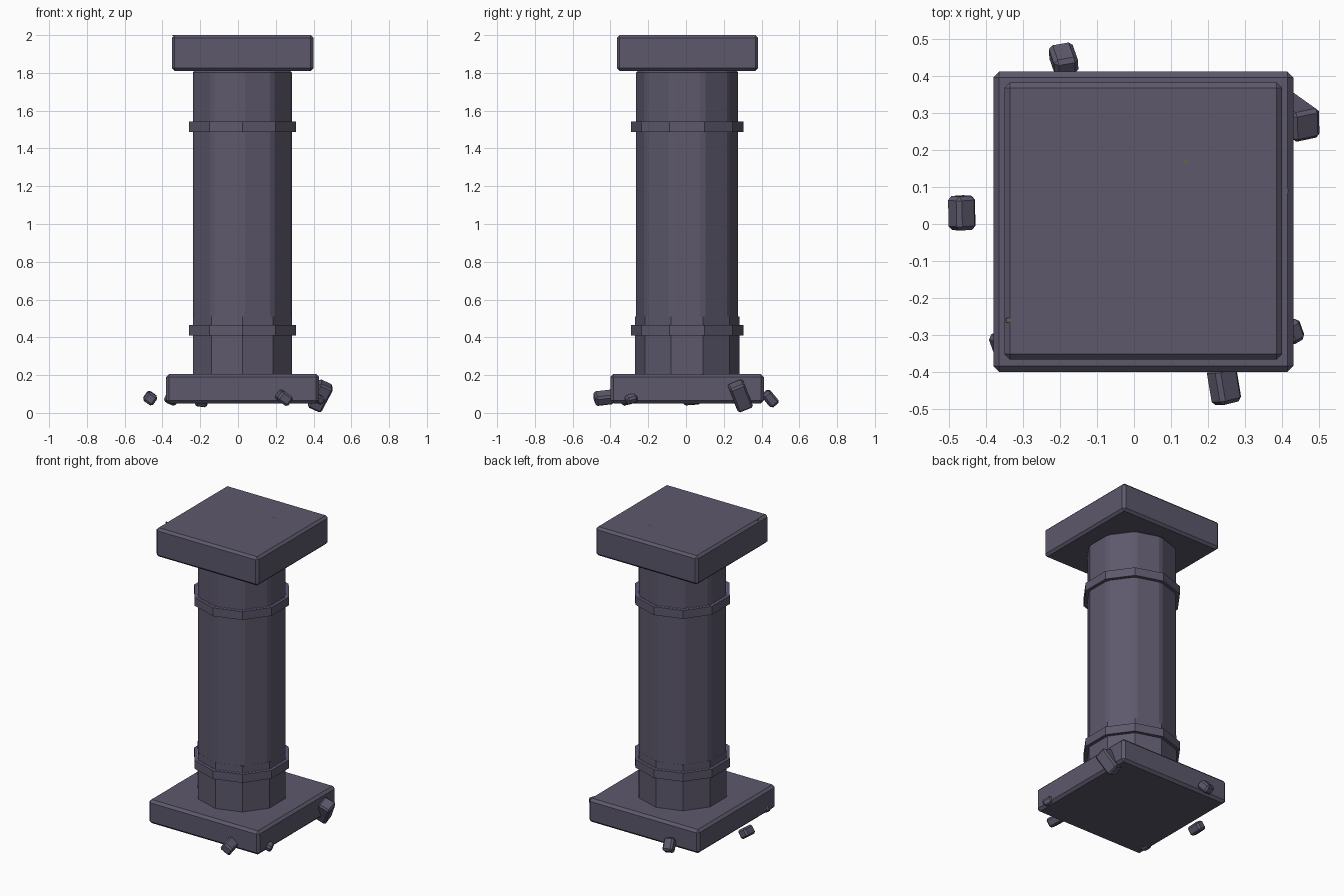
import bpy, bmesh, math
from mathutils import Matrix, Euler, Vector

if "Cube" in bpy.data.objects:
    bpy.data.objects.remove(bpy.data.objects["Cube"])

CX, CY = 0.023, 0.006


def material(name, rgb):
    m = bpy.data.materials.new(name)
    m.diffuse_color = (*rgb, 1)
    m.use_nodes = True
    m.node_tree.nodes["Principled BSDF"].inputs["Base Color"].default_value = m.diffuse_color
    return m


stone = material("dark_stone", (0.110, 0.099, 0.150))
purple = material("purple_inlay", (0.30, 0.12, 0.62))
moss = material("moss_green", (0.10, 0.14, 0.06))


def finish(name, bm, mat):
    bmesh.ops.recalc_face_normals(bm, faces=bm.faces)
    me = bpy.data.meshes.new(name)
    bm.to_mesh(me)
    bm.free()
    me.materials.append(mat)
    ob = bpy.data.objects.new(name, me)
    bpy.context.collection.objects.link(ob)
    return ob


def box(name, centre, size, bevel, mat=stone, rot=(0, 0, 0)):
    bm = bmesh.new()
    bmesh.ops.create_cube(bm, size=1)
    bmesh.ops.scale(bm, vec=size, verts=bm.verts)
    if bevel:
        bmesh.ops.bevel(bm, geom=bm.edges[:], offset=bevel, segments=1,
                        affect='EDGES', clamp_overlap=True)
    turn = Euler([math.radians(a) for a in rot]).to_matrix().to_4x4()
    bm.transform(Matrix.Translation(centre) @ turn)
    return finish(name, bm, mat)


def decagon(name, radius, z0, z1, mat=stone, side_bevel=0, top_bevel=0):
    # ten-sided prism with a corner pointing to the front
    bm = bmesh.new()
    bmesh.ops.create_cone(bm, cap_ends=True, segments=10, radius1=radius,
                          radius2=radius, depth=z1 - z0,
                          matrix=Matrix.Rotation(math.radians(90), 4, 'Z'))
    # keep one corner exactly on the front axis
    v = bm.verts[:][0].co
    a = math.atan2(v.y, v.x)
    bm.transform(Matrix.Rotation(-math.pi / 2 - a, 4, 'Z'))
    if side_bevel:
        up = [e for e in bm.edges
              if abs(e.verts[0].co.z - e.verts[1].co.z) > 0.01]
        bmesh.ops.bevel(bm, geom=up, offset=side_bevel, segments=1, affect='EDGES')
    if top_bevel:
        top = max(w.co.z for w in bm.verts)
        rim = [e for e in bm.edges if all(w.co.z > top - 1e-4 for w in e.verts)]
        bmesh.ops.bevel(bm, geom=rim, offset=top_bevel, segments=1, affect='EDGES')
    bm.transform(Matrix.Translation((CX, CY, (z0 + z1) / 2)))
    return finish(name, bm, mat)


# square base and capital slabs
box("plinth", (CX + 0.002, CY, 0.128), (0.81, 0.812, 0.156), 0.016)
box("capital", (CX + 0.002, CY + 0.002, 1.905), (0.75, 0.748, 0.19), 0.015)

# shaft: sharp foot, softened corners above
decagon("shaft_foot", 0.276, 0.19, 0.51)
decagon("shaft", 0.2755, 0.50, 1.814, side_bevel=0.016, top_bevel=0.012)

# bands with thin purple inlays at their top edge
for label, z in (("lower", 0.437), ("upper", 1.515)):
    decagon(label + "_band", 0.298, z - 0.028, z + 0.027)
    decagon(label + "_inlay", 0.279, z - 0.020, z + 0.0285, mat=purple)

# broken stone chips around the base
chips = [
    ((-0.465, 0.030, 0.078), (0.062, 0.092, 0.060), (5, 35, 4)),
    ((-0.190, 0.445, 0.076), (0.066, 0.086, 0.056), (-50, 8, 10)),
    ((0.243, -0.435, 0.080), (0.072, 0.100, 0.060), (8, 35, 14)),
    ((0.428, -0.290, 0.074), (0.050, 0.062, 0.044), (20, 30, 30)),
    ((-0.352, -0.320, 0.076), (0.060, 0.060, 0.060), (15, 20, 25)),
]
for i, (c, s, r) in enumerate(chips):
    box(f"stone_chip_{i + 1}", c, s, 0.011, rot=r)
box("large_stone_chip", (0.435, 0.288, 0.090), (0.080, 0.085, 0.150), 0.010,
    rot=(24, 24, 12))

# tiny moss flecks on the slabs
for i, (x, y, z) in enumerate([(0.41, 0.09, 0.204), (-0.34, -0.26, 1.998),
                               (0.14, 0.17, 1.999)]):
    box(f"moss_fleck_{i + 1}", (x, y, z), (0.012, 0.012, 0.004), 0, moss)
